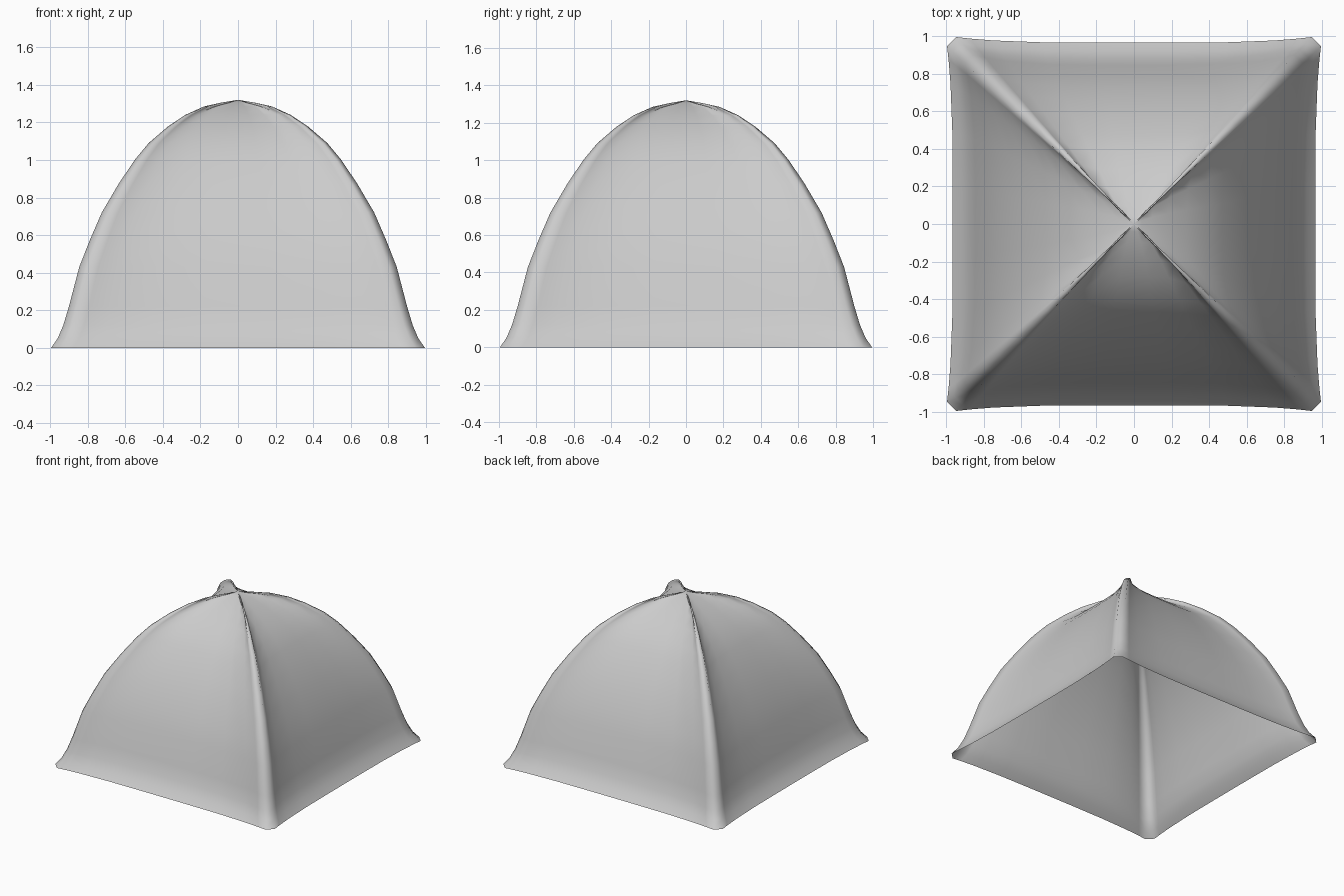
import bpy
import bmesh
from mathutils import Matrix, Vector

cube = bpy.data.objects.get("Cube")
if cube:
    bpy.data.objects.remove(cube, do_unlink=True)

# Plain grey cloth
cloth = bpy.data.materials.new("grey_cloth")
cloth.use_nodes = True
color = (0.6, 0.6, 0.6, 1)
cloth.diffuse_color = color
cloth.node_tree.nodes["Principled BSDF"].inputs["Base Color"].default_value = color

# Levels: height, reach of the corner ridges, inward sag of the panels
levels = [
    (0.0, 0.995, 0.03), (0.05, 0.96, 0.04), (0.12, 0.93, 0.05),
    (0.22, 0.90, 0.055), (0.43, 0.845, 0.06), (0.57, 0.79, 0.065),
    (0.72, 0.725, 0.07), (0.87, 0.637, 0.075), (1.0, 0.55, 0.08),
    (1.09, 0.475, 0.085), (1.18, 0.37, 0.09), (1.24, 0.28, 0.10),
    (1.285, 0.18, 0.085), (1.305, 0.09, 0.05),
]
steps = [-0.95, -0.88, -0.75, -0.5, -0.2, 0.2, 0.5, 0.75, 0.88, 0.95]


def ring(bm, z, reach, sag):
    """One square loop whose four sides bow inward and corners are nipped."""
    verts = []
    for quarter in range(4):
        turn = Matrix.Rotation(quarter * 1.5707963, 3, "Z")
        for t in steps:
            bow = sag * (1 - (abs(t) / 0.95) ** 4)
            verts.append(bm.verts.new(turn @ Vector((reach * t, bow - reach, z))))
    return verts


# Open canopy: stacked loops closed at the peak
bm = bmesh.new()
rings = [ring(bm, *level) for level in levels]
count = len(rings[0])
for low, high in zip(rings, rings[1:]):
    for i in range(count):
        j = (i + 1) % count
        bm.faces.new((low[i], low[j], high[j], high[i]))
peak = bm.verts.new((0, 0, 1.32))
for i in range(count):
    bm.faces.new((rings[-1][i], rings[-1][(i + 1) % count], peak))

for face in bm.faces:
    face.smooth = True
mesh = bpy.data.meshes.new("tent_canopy")
bm.to_mesh(mesh)
bm.free()
mesh.materials.append(cloth)
canopy = bpy.data.objects.new("tent_canopy", mesh)
bpy.context.collection.objects.link(canopy)
